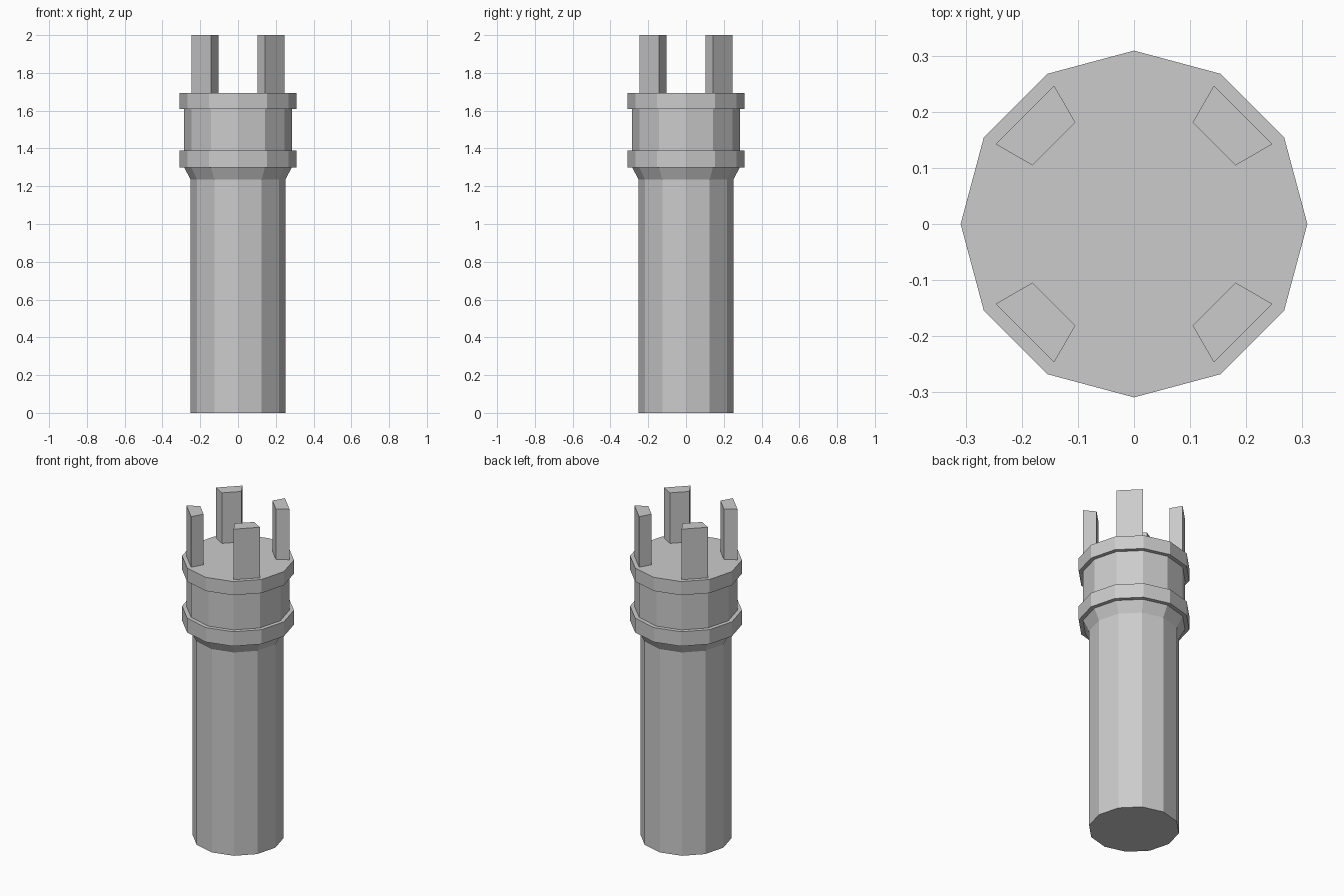
import bpy, bmesh
from math import cos, sin, radians

if "Cube" in bpy.data.objects:
    bpy.data.objects.remove(bpy.data.objects["Cube"])

SIDES = 12


def make_object(name, bm):
    bmesh.ops.recalc_face_normals(bm, faces=bm.faces)
    mesh = bpy.data.meshes.new(name)
    bm.to_mesh(mesh)
    bm.free()
    obj = bpy.data.objects.new(name, mesh)
    bpy.context.collection.objects.link(obj)
    return obj


def polar(r, deg, z):
    return (r * cos(radians(deg)), r * sin(radians(deg)), z)


def lathe(name, profile):
    """Closed twelve-sided solid through (radius, z) rings."""
    bm = bmesh.new()
    rings = [[bm.verts.new(polar(r, 360 * i / SIDES, z)) for i in range(SIDES)]
             for r, z in profile]
    for low, high in zip(rings, rings[1:]):
        for i in range(SIDES):
            j = (i + 1) % SIDES
            bm.faces.new((low[i], low[j], high[j], high[i]))
    bm.faces.new(rings[0][::-1])
    bm.faces.new(rings[-1])
    return make_object(name, bm)


def merlon(name, angle, z0, z1):
    """Upright block following one facet of the wall."""
    bm = bmesh.new()
    corners = [(0.285, -15), (0.285, 15), (0.209, 15), (0.209, -15)]
    base = bm.faces.new([bm.verts.new(polar(r, angle + a, z0)) for r, a in corners])
    top = bmesh.ops.extrude_face_region(bm, geom=[base], use_keep_orig=True)
    verts = [g for g in top["geom"] if isinstance(g, bmesh.types.BMVert)]
    bmesh.ops.translate(bm, verts=verts, vec=(0, 0, z1 - z0))
    return make_object(name, bm)


# Tower: shaft, flare, lower band, neck, upper band with flat roof
lathe("tower", [(0.251, 0), (0.251, 1.235), (0.285, 1.30),
                (0.309, 1.30), (0.309, 1.388), (0.285, 1.388),
                (0.285, 1.61), (0.309, 1.61), (0.309, 1.693)])

# Four battlement blocks on the diagonals
for n in range(4):
    merlon(f"merlon_{n + 1}", 45 + 90 * n, 1.693, 2.0)
